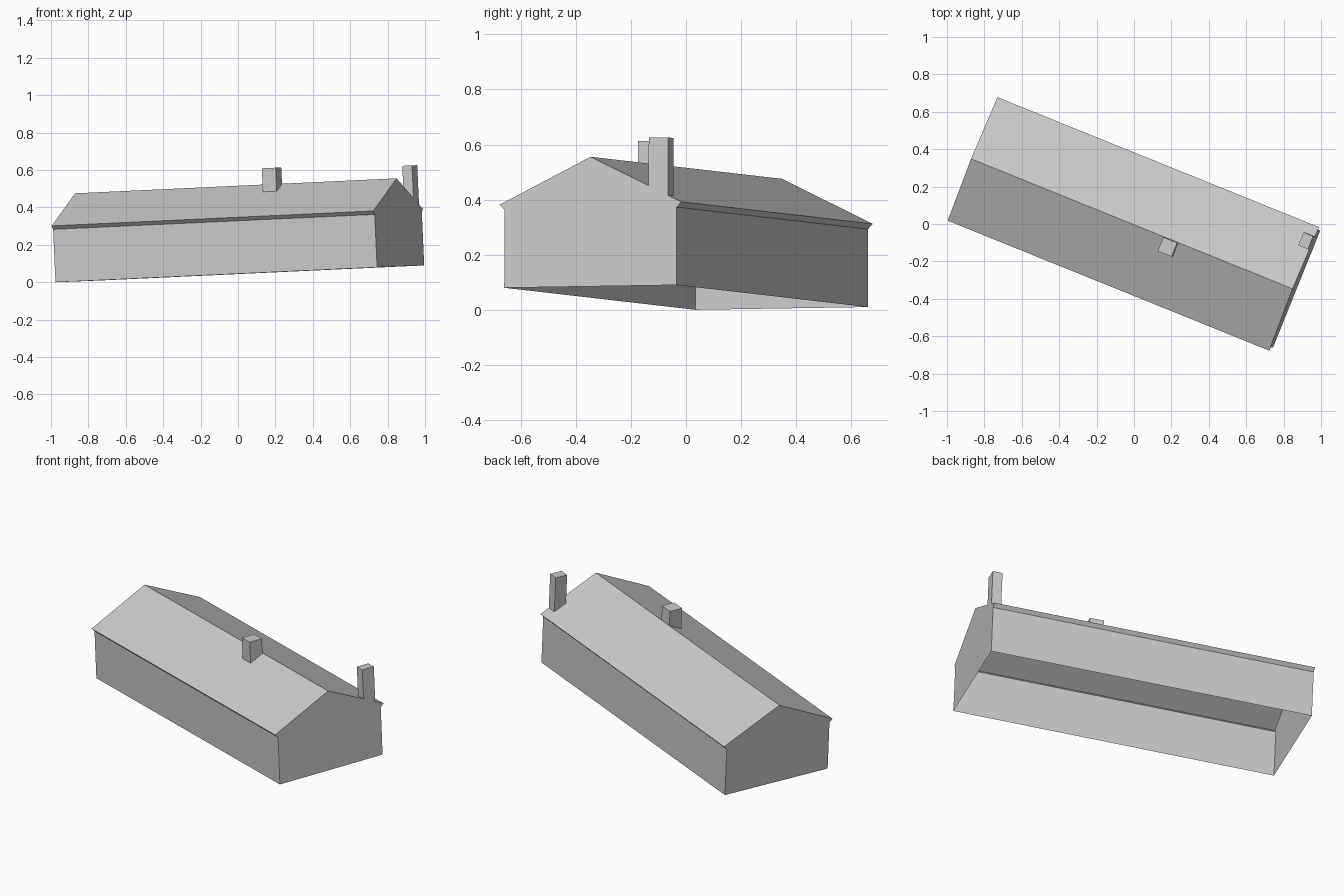
import bpy
from mathutils import Matrix, Vector

cube = bpy.data.objects.get("Cube")
if cube:
    bpy.data.objects.remove(cube, do_unlink=True)

# Single plain grey
grey = bpy.data.materials.new("plain_grey")
grey.use_nodes = True
colour = (0.6, 0.6, 0.6, 1)
grey.diffuse_color = colour
grey.node_tree.nodes["Principled BSDF"].inputs["Base Color"].default_value = colour

# House frame: length, width and up axes, slightly turned and tilted
along = Vector((1.72, -0.695, 0.08)).normalized()
up = along.cross(Vector((0.25, 0.625, 0.01))).normalized()
across = up.cross(along)
frame = Matrix((along, across, up)).transposed().to_4x4()
frame.translation = (0.01, 0, 0.045)

HALF_LENGTH, HALF_WIDTH, WALL = 0.928, 0.337, 0.283
EAVE_Y, EAVE_Z, RIDGE = 0.356, 0.302, 0.471


def roof_height(y):
    return RIDGE - (RIDGE - EAVE_Z) * abs(y) / EAVE_Y


def add_part(name, verts, faces):
    mesh = bpy.data.meshes.new(name)
    mesh.from_pydata(verts, [], faces)
    mesh.materials.append(grey)
    obj = bpy.data.objects.new(name, mesh)
    bpy.context.collection.objects.link(obj)
    obj.matrix_world = frame
    return obj


# Gable profile, open at the bottom
profile = [(-HALF_WIDTH, 0), (-HALF_WIDTH, WALL), (-EAVE_Y, EAVE_Z), (0, RIDGE),
           (EAVE_Y, EAVE_Z), (HALF_WIDTH, WALL), (HALF_WIDTH, 0)]
n = len(profile)
verts = [(x, y, z) for x in (-HALF_LENGTH, HALF_LENGTH) for y, z in profile]
strips = [(i, i + n, i + n + 1, i + 1) for i in range(n - 1)]
gables = [tuple(range(n)), tuple(reversed(range(n, 2 * n)))]

# Walls with gable ends, and the roof with its slanted eaves
for name, faces in (("walls", [strips[0], strips[-1]] + gables), ("roof", strips[1:-1])):
    part = add_part(name, verts, faces)
    used = {i for f in faces for i in f}
    if len(used) < len(verts):
        remap = {old: new for new, old in enumerate(sorted(used))}
        part.data.clear_geometry()
        part.data.from_pydata([verts[i] for i in sorted(used)], [],
                              [[remap[i] for i in f] for f in faces])


# Chimneys, with feet cut to the roof slope
def add_chimney(name, x, y, size_x, size_y, top):
    corners = [(x + sx * size_x / 2, y + sy * size_y / 2)
               for sx, sy in ((-1, -1), (1, -1), (1, 1), (-1, 1))]
    pts = [(a, b, roof_height(b)) for a, b in corners] + [(a, b, top) for a, b in corners]
    sides = [(i, (i + 1) % 4, (i + 1) % 4 + 4, i + 4) for i in range(4)]
    add_part(name, pts, sides + [(4, 5, 6, 7)])


add_chimney("ridge_chimney", 0.227, -0.042, 0.08, 0.08, 0.558)
add_chimney("gable_chimney", 0.9, 0.265, 0.056, 0.075, 0.537)
